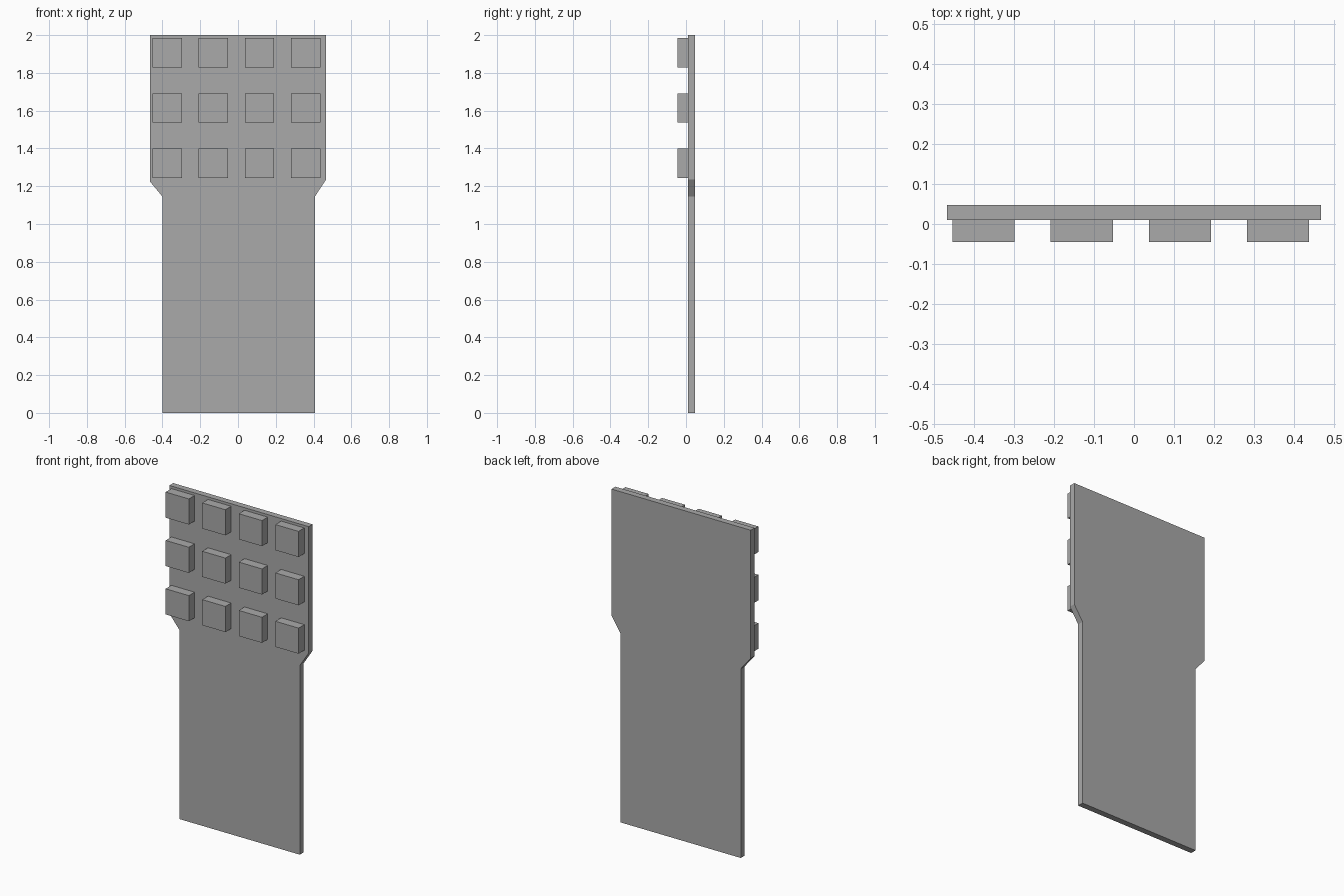
import bpy
import bmesh
from mathutils import Matrix, Vector

cube = bpy.data.objects.get("Cube")
if cube:
    bpy.data.objects.remove(cube, do_unlink=True)

# Single grey material
grey = bpy.data.materials.new("plain grey")
grey.use_nodes = True
GREY = (0.4, 0.4, 0.4, 1)
grey.diffuse_color = GREY
grey.node_tree.nodes["Principled BSDF"].inputs["Base Color"].default_value = GREY

FRONT, BACK = 0.01, 0.047


def add_object(name, bm):
    bmesh.ops.recalc_face_normals(bm, faces=bm.faces)
    mesh = bpy.data.meshes.new(name)
    bm.to_mesh(mesh)
    bm.free()
    mesh.materials.append(grey)
    obj = bpy.data.objects.new(name, mesh)
    bpy.context.collection.objects.link(obj)
    return obj


# Flat plate: narrow lower body, sloped shoulders, wide head
outline = [(-0.4, 0), (0.407, 0), (0.407, 1.145), (0.466, 1.235),
           (0.466, 2), (-0.466, 2), (-0.466, 1.225), (-0.4, 1.145)]
bm = bmesh.new()
face = bm.faces.new([bm.verts.new((x, FRONT, z)) for x, z in outline])
extruded = bmesh.ops.extrude_face_region(bm, geom=[face], use_keep_orig=True)
moved = [v for v in extruded["geom"] if isinstance(v, bmesh.types.BMVert)]
bmesh.ops.translate(bm, verts=moved, vec=(0, BACK - FRONT, 0))
add_object("back_plate", bm)

# Grid of raised square blocks on the head
SIZE, DEPTH = 0.155, 0.055
for row in range(3):
    for col in range(4):
        centre = Vector((-0.375 + col * 0.2447, FRONT - DEPTH / 2, 1.907 - row * 0.2925))
        bm = bmesh.new()
        bmesh.ops.create_cube(bm, size=1, matrix=Matrix.Translation(centre)
                              @ Matrix.Diagonal((SIZE, DEPTH, SIZE, 1)))
        add_object(f"block_row{row + 1}_column{col + 1}", bm)
